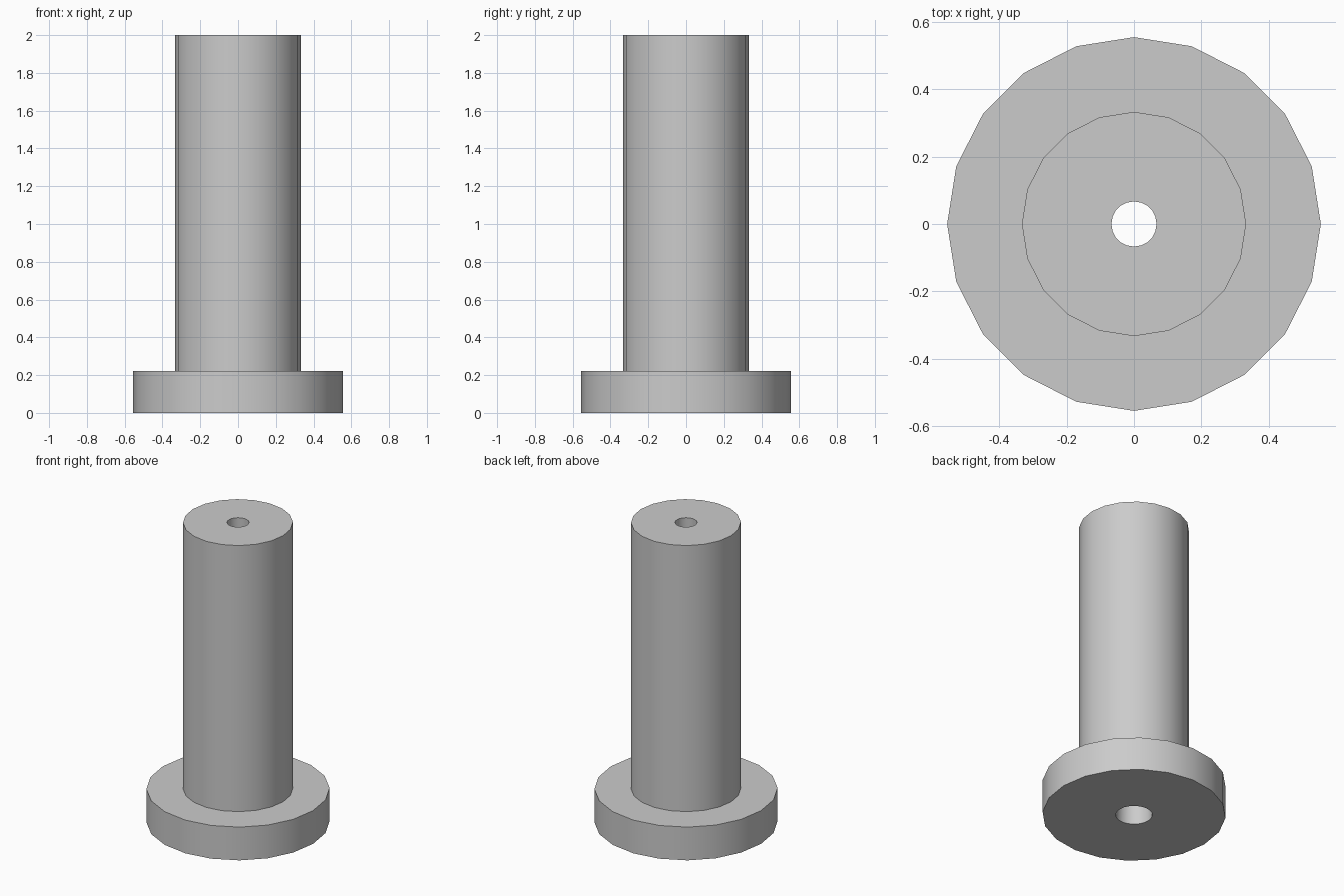
import bpy
import bmesh
import math

cube = bpy.data.objects.get("Cube")
if cube:
    bpy.data.objects.remove(cube, do_unlink=True)

SIDES = 20
HEIGHT = 2.0
FLANGE_RADIUS, FLANGE_HEIGHT = 0.555, 0.222
SHAFT_RADIUS = 0.333
BORE_BOTTOM, BORE_TOP = 0.111, 0.067

# Plain grey metal
grey = bpy.data.materials.new("grey_metal")
grey.use_nodes = True
colour = (0.6, 0.6, 0.6, 1.0)
grey.diffuse_color = colour
grey.node_tree.nodes["Principled BSDF"].inputs["Base Color"].default_value = colour

# Closed half section: flange, shaft and tapered through bore
profile = [
    (BORE_BOTTOM, 0),
    (FLANGE_RADIUS, 0),
    (FLANGE_RADIUS, FLANGE_HEIGHT),
    (SHAFT_RADIUS, FLANGE_HEIGHT),
    (SHAFT_RADIUS, HEIGHT),
    (BORE_TOP, HEIGHT),
]


def lathe(name, section, material):
    """Turn a closed half section around the z axis."""
    bm = bmesh.new()
    verts = [bm.verts.new((r, 0, z)) for r, z in section]
    edges = [bm.edges.new((a, b)) for a, b in zip(verts, verts[1:] + verts[:1])]
    bmesh.ops.spin(bm, geom=verts + edges, cent=(0, 0, 0), axis=(0, 0, 1),
                   angle=math.tau, steps=SIDES, use_merge=True)
    bmesh.ops.remove_doubles(bm, verts=bm.verts, dist=0.0001)
    bmesh.ops.recalc_face_normals(bm, faces=bm.faces)
    mesh = bpy.data.meshes.new(name)
    bm.to_mesh(mesh)
    bm.free()
    mesh.materials.append(material)
    obj = bpy.data.objects.new(name, mesh)
    bpy.context.collection.objects.link(obj)
    return obj


bushing = lathe("flanged_bushing", profile, grey)

# Smooth round walls with crisp rims
bpy.ops.object.select_all(action="DESELECT")
bushing.select_set(True)
bpy.context.view_layer.objects.active = bushing
bpy.ops.object.shade_smooth_by_angle(angle=math.radians(30))
